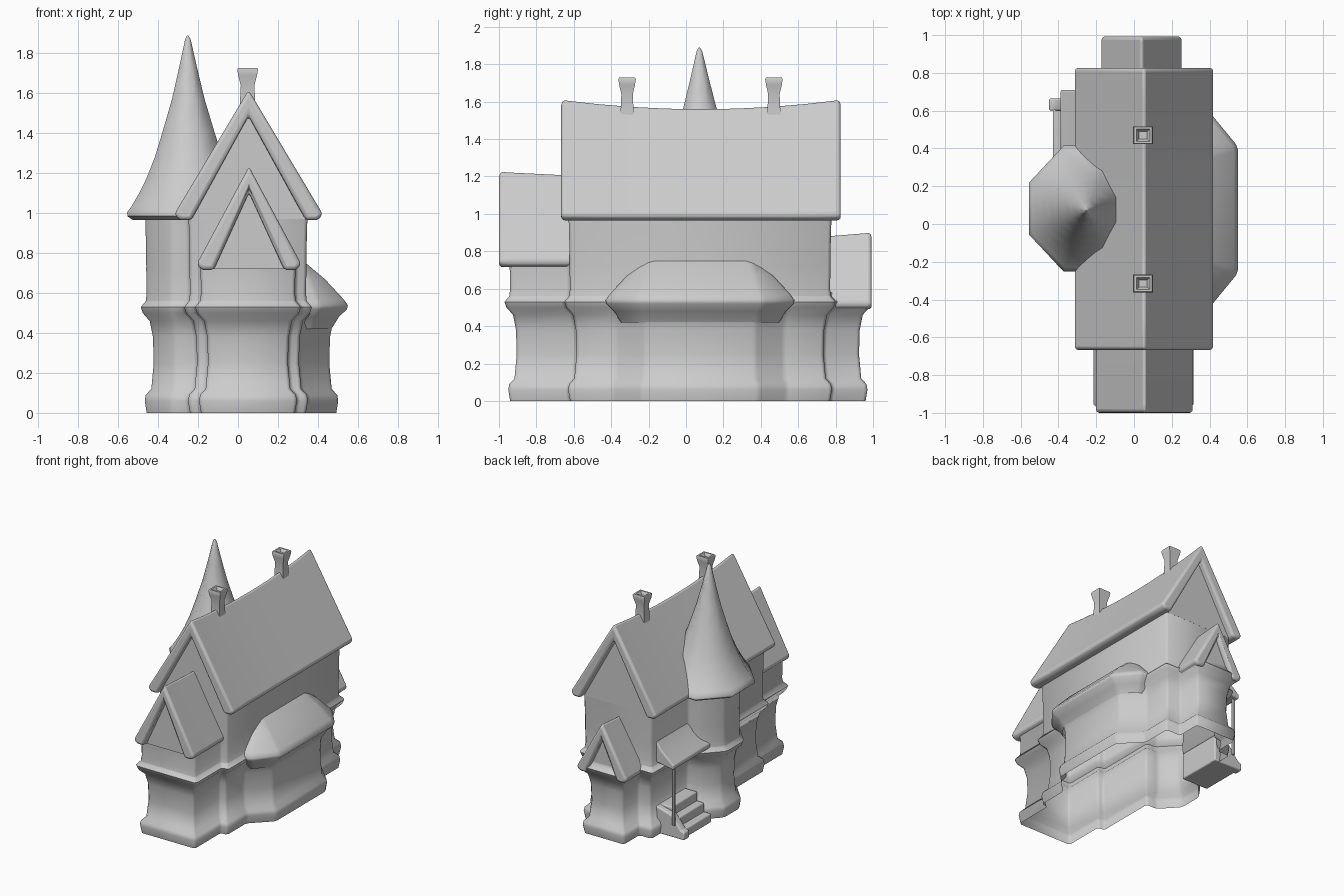
import bpy, bmesh, math
from mathutils import Vector

if "Cube" in bpy.data.objects:
    bpy.data.objects.remove(bpy.data.objects["Cube"], do_unlink=True)

GREY = (0.6, 0.6, 0.6, 1)
grey = bpy.data.materials.new("plain_grey")
grey.use_nodes = True
grey.diffuse_color = GREY
grey.node_tree.nodes["Principled BSDF"].inputs["Base Color"].default_value = GREY


def loft(name, rings, bevel=0.0, caps=True):
    """Skin a solid, or an open shell, through rings of equal point count."""
    bm = bmesh.new()
    loops = [[bm.verts.new(p) for p in ring] for ring in rings]
    n = len(loops[0])
    for a, b in zip(loops, loops[1:]):
        for i in range(n):
            j = (i + 1) % n
            bm.faces.new((a[i], a[j], b[j], b[i]))
    if caps:
        bm.faces.new(loops[0])
        bm.faces.new(loops[-1])
        bmesh.ops.recalc_face_normals(bm, faces=bm.faces)
    me = bpy.data.meshes.new(name)
    bm.to_mesh(me)
    bm.free()
    me.materials.append(grey)
    ob = bpy.data.objects.new(name, me)
    bpy.context.collection.objects.link(ob)
    if bevel:
        mod = ob.modifiers.new("soft_edges", 'BEVEL')
        mod.width, mod.segments = bevel, 3
    bpy.ops.object.select_all(action='DESELECT')
    ob.select_set(True)
    bpy.context.view_layer.objects.active = ob
    bpy.ops.object.shade_smooth_by_angle(angle=math.radians(50))


def offset(poly, d, cut=0.016):
    """Grow a counter-clockwise outline by d and clip its corners."""
    pts = [Vector(p) for p in poly]
    n = len(pts)
    grown = []
    for i in range(n):
        a = (pts[i] - pts[i - 1]).normalized()
        b = (pts[(i + 1) % n] - pts[i]).normalized()
        na, nb = Vector((a.y, -a.x)), Vector((b.y, -b.x))
        grown.append(pts[i] + (na + nb) * d / (1 + na.dot(nb)))
    out = []
    for i in range(n):
        p = grown[i]
        out.append(p + (grown[i - 1] - p).normalized() * cut)
        out.append(p + (grown[(i + 1) % n] - p).normalized() * cut)
    return out


def wall(name, poly, profile):
    loft(name, [[(p.x, p.y, z) for p in offset(poly, d)] for z, d in profile], caps=False)


def octagon(cx, cy, apothem):
    r = apothem / math.cos(math.pi / 8)
    return [(cx + r * math.cos((i + .5) * math.pi / 4),
             cy + 1.07 * r * math.sin((i + .5) * math.pi / 4)) for i in range(8)]


# Outline runs, joined counter-clockwise into one hollow shell per storey
TOWER = (-.24, .085)
front_left, front_right = [(-.205, -.585)], [(.305, -.585)]
front_wing = [(-.15, -.585), (-.15, -.905), (.25, -.905), (.25, -.585)]
bay = [(.305, -.37), (.457, -.22), (.457, .37), (.305, .52)]
back_right, back_left = [(.305, .735)], [(-.205, .735)]
back_wing = [(.18, .735), (.18, .925), (-.1, .925), (-.1, .735)]
arc = octagon(*TOWER, .182)[2:6]
tower = [(-.205, arc[0][1])] + arc + [(-.205, arc[-1][1])]

# Walls: plinth, pinched waist and string course, then the upper storeys
wall("lower_walls",
     front_left + front_wing + front_right + bay + back_right + back_wing + back_left + tower,
     [(0, .035), (.06, .045), (.09, .04), (.12, .012), (.25, 0), (.38, .004), (.46, .02),
      (.5, .055), (.53, .065), (.56, .04), (.58, .037)])
wall("middle_walls", front_left + front_wing + front_right + back_right + back_left + tower,
     [(.56, .04), (.6, .035), (.73, .038)])
wall("upper_walls", front_left + front_right + back_right + back_left + tower,
     [(.7, .037), (.85, .039), (.99, .043)])

# Lean-to roof over the side bay
bay_eave = [(0, -.43), (.41, -.43), (.55, -.26), (.55, .41), (.41, .58), (0, .58)]
wall("bay_roof", bay_eave,
     [(.42, -.082), (.48, -.045), (.52, -.004), (.54, 0), (.57, -.022), (.67, -.115),
      (.75, -.21)])


# Gabled roofs with a sagging ridge; gables fill the listed end planes
def roof(name, cx, half, eave, ridge, y0, y1, sag, gables):
    rings = []
    for i in range(9):
        t = i / 8
        top = ridge - sag(t)
        side = [(half, eave + .03), (half - .025, eave), (half - .085, eave)]
        ring = [(0, top)] + side + [(0, top - .13)] + [(-x, z) for x, z in reversed(side)]
        rings.append([(cx + x, y0 + (y1 - y0) * t, z) for x, z in ring])
    loft(name, rings, .02)
    tri = [(half - .045, eave + .006), (0, ridge - .075), (-half + .045, eave + .006)]
    for i, y in enumerate(gables):
        inner = y + .02 if y < 0 else y - .02
        loft(f"{name}_gable_{i + 1}", [[(cx + x, yy, z) for x, z in tri] for yy in (y, inner)])


roof("main_roof", .053, .372, .965, 1.62, -.667, .827,
     lambda t: .05 * (1 - (2 * t - 1) ** 2), (-.628, .778))
roof("front_wing_roof", .055, .262, .715, 1.235, -1, -.6, lambda t: .02 * t, (-.957,))
roof("back_wing_roof", .04, .218, .49, .91, .75, .993, lambda t: .02 * (1 - t), (.96,))

# Tower spire with a bell-cast eave
spire = [(.965, .22), (.965, .285), (.985, .312), (1.005, .312), (1.03, .292), (1.1, .25),
         (1.18, .21), (1.28, .17), (1.4, .132), (1.57, .082), (1.72, .047), (1.87, .014),
         (1.89, .004)]
loft("tower_spire",
     [[(x, y, z) for x, y in octagon(TOWER[0] - .001 * i, TOWER[1] - .0012 * i, r)]
      for i, (z, r) in enumerate(spire)])

# Chimneys with flared, dished tops
stack = [(1.48, .04), (1.56, .038), (1.64, .034), (1.69, .047), (1.72, .052), (1.728, .048),
         (1.728, .036), (1.705, .022)]
corners = [(-1, -1), (1, -1), (1, 1), (-1, 1)]
for label, y in (("front", -.315), ("back", .47)):
    loft("chimney_" + label,
         [[(.048 + sx * r, y + sy * r * .9, z) for sx, sy in corners] for z, r in stack])


# Side porch: lean-to roof, post, steps and a sloping cheek wall
def slab(name, section, y0, y1, bevel=.01):
    loft(name, [[(x, y, z) for x, z in section] for y in (y0, y1)], bevel)


slab("porch_roof", [(-.22, .77), (-.28, .68), (-.39, .585), (-.385, .55), (-.22, .58)], .25, .71)
slab("porch_post", [(-.375, .1), (-.355, .1), (-.355, .57), (-.375, .57)], .66, .68, .004)
for i in range(3):
    x, z = -.43 + .06 * i, .07 * (i + 1)
    slab(f"porch_step_{i + 1}", [(x, 0), (-.2, 0), (-.2, z), (x, z)], .3, .62)
slab("porch_cheek",
     [(-.45, 0), (-.2, 0), (-.2, .21), (-.34, .17), (-.42, .07), (-.45, .06)], .6, .665)
